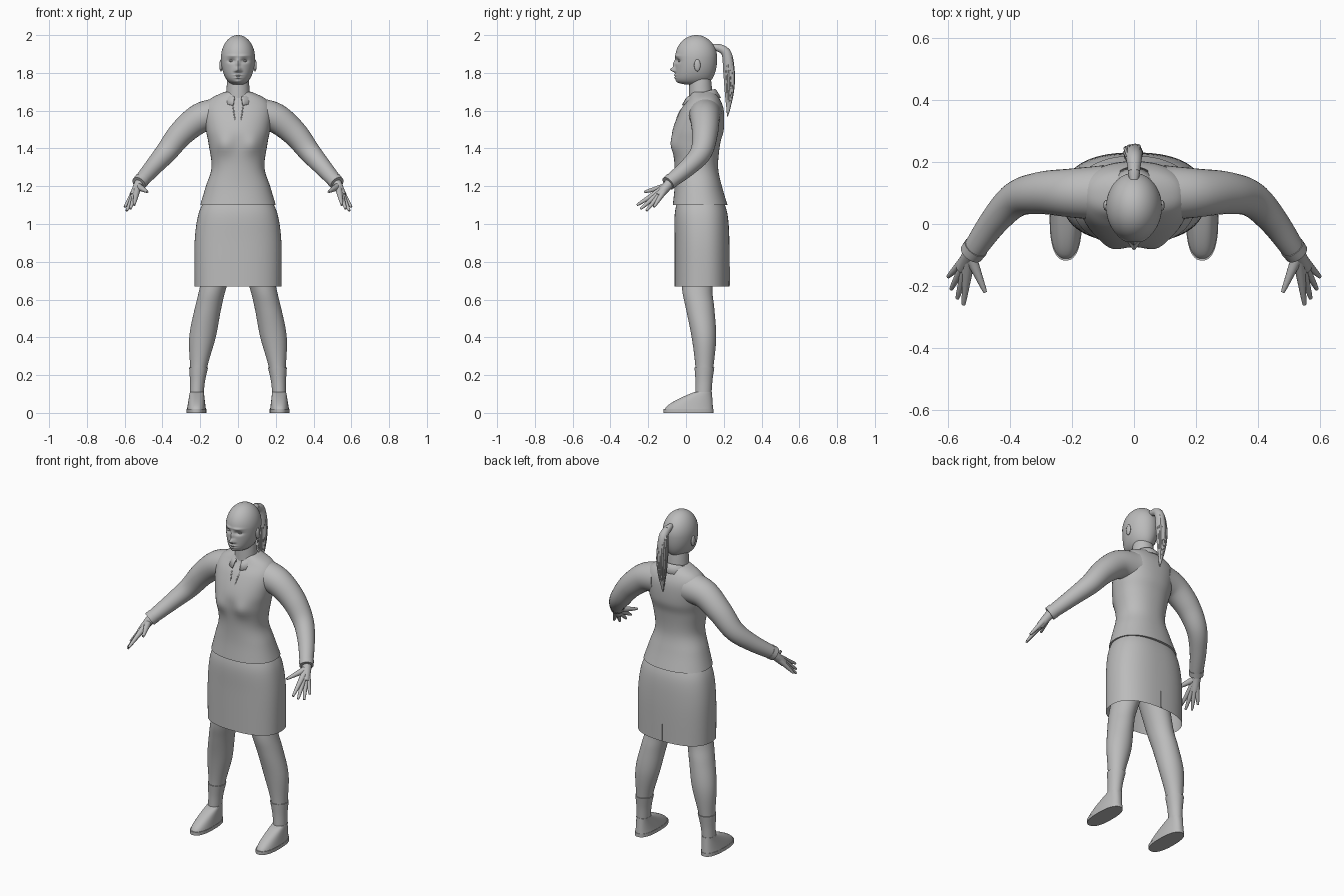
import bpy, bmesh, math, random
from mathutils import Vector

random.seed(4)
if "Cube" in bpy.data.objects:
    bpy.data.objects.remove(bpy.data.objects["Cube"])

grey = bpy.data.materials.new("plain grey")
grey.use_nodes = True
grey.diffuse_color = (.5, .5, .5, 1)
shader = grey.node_tree.nodes["Principled BSDF"]
shader.inputs["Base Color"].default_value = grey.diffuse_color
parts = []


def finish(name, bm):
    """Turn a bmesh into a named, coloured object."""
    bmesh.ops.recalc_face_normals(bm, faces=bm.faces)
    mesh = bpy.data.meshes.new(name)
    bm.to_mesh(mesh)
    bm.free()
    obj = bpy.data.objects.new(name, mesh)
    bpy.context.collection.objects.link(obj)
    mesh.materials.append(grey)
    parts.append(obj)
    return obj


def resample(rows, steps):
    """Smooth a list of rows with a Catmull-Rom spline."""
    smooth = []
    last = len(rows) - 1
    for i in range(last):
        before, start = rows[max(i - 1, 0)], rows[i]
        end, after = rows[i + 1], rows[min(i + 2, last)]
        for k in range(steps):
            t = k / steps
            smooth.append([b + t / 2 * (c - a + t * (2 * a - 5 * b + 4 * c - d
                           + t * (3 * (b - c) + d - a)))
                           for a, b, c, d in zip(before, start, end, after)])
    smooth.append(list(rows[last]))
    return smooth


def skin(name, rings, bottom=True):
    """Bridge rings of points into a surface with capped ends."""
    bm = bmesh.new()
    loops = [[bm.verts.new(point) for point in ring] for ring in rings]
    count = len(loops[0])
    for low, high in zip(loops, loops[1:]):
        for j in range(count):
            k = (j + 1) % count
            bm.faces.new((low[j], low[k], high[k], high[j]))
    if bottom:
        bm.faces.new(loops[0])
    bm.faces.new(loops[-1])
    return finish(name, bm)


def signed_power(value, power):
    return math.copysign(abs(value) ** (2 / power), value)


def stack(name, rows, centre=lambda z: 0, power=2, count=64, steps=6, bumps=(), bottom=True):
    """Level rings from rows of height, half width, front y and back y.
    Each bump pushes the front out: x, z, width, height, depth."""
    rings = []
    for z, half, front, back in resample(rows, steps):
        ring = []
        for j in range(count):
            angle = math.tau * j / count
            x = half * signed_power(math.cos(angle), power)
            y = (front + back + (back - front) * signed_power(math.sin(angle), power)) / 2
            if y < (front + back) / 2:
                for bump_x, bump_z, width, height, depth in bumps:
                    across, up = (abs(x) - bump_x) / width, (z - bump_z) / height
                    y -= depth * math.exp(-across * across - up * up)
            ring.append((x + centre(z), y, z))
        rings.append(ring)
    return skin(name, rings, bottom)


def tube(name, points, start, end, side=1, swell=0, count=24):
    """Round tube along a smooth path, tapering from start to end radius."""
    path = [Vector(p) for p in resample(points, 6)]
    last = len(path) - 1
    rings = []
    for i, middle in enumerate(path):
        t = i / last
        radius = start + (end - start) * t + swell * math.sin(math.pi * t)
        along = path[min(i + 1, last)] - path[max(i - 1, 0)]
        u = along.cross(Vector((.3, .9, .3))).normalized()
        v = along.normalized().cross(u)
        ring = []
        for j in range(count):
            angle = math.tau * j / count
            p = middle + radius * (u * math.cos(angle) + v * math.sin(angle))
            ring.append((side * p.x, p.y, p.z))
        rings.append(ring)
    return skin(name, rings)


def ellipsoid(name, centre, radii):
    bm = bmesh.new()
    bmesh.ops.create_uvsphere(bm, u_segments=20, v_segments=12, radius=1)
    for vert in bm.verts:
        vert.co = Vector(c + r * k for c, r, k in zip(centre, radii, vert.co))
    return finish(name, bm)


# Head: round cranium above, narrowing jaw below, with a sculpted face
head_rows = []
for degrees in range(-78, 90):
    t = math.sin(math.radians(degrees))
    shrink = 1 - t * t
    if t > 0:
        height, wide, front, back = .12, shrink ** .5, shrink ** .5, shrink ** .5
    else:
        height, wide, front, back = .145, shrink ** .4, (1 - t ** 12) ** .5, shrink ** .3
    head_rows.append((1.88 + height * t, .09 * wide, .055 - .112 * front, .055 + .11 * back))
nose_tip = (0, 1.817, .014, .012, .026)
nose_bridge = (0, 1.845, .009, .02, .012)
nostril = (.014, 1.81, .008, .006, .006)
eye_socket = (.034, 1.864, .02, .011, -.013)
brow = (.03, 1.89, .026, .007, .005)
upper_lip = (0, 1.788, .02, .005, .008)
lower_lip = (0, 1.774, .018, .005, .007)
chin = (0, 1.752, .02, .01, .006)
stack("head", head_rows, count=96, steps=1, bumps=(
    nose_tip, nose_bridge, nostril, eye_socket, brow, upper_lip, lower_lip, chin))
tube("neck", [(0, .08, 1.6), (0, .075, 1.78)], .07, .055, count=40)

# Ponytail: core, loose strands and tie
tail = [(0, .14, 1.94), (0, .21, 1.91), (0, .23, 1.8), (0, .23, 1.68), (0, .22, 1.57)]
tube("ponytail", tail, .014, .002, swell=.02)
for k in range(14):
    angle = math.tau * k / 14
    reach = random.uniform(.02, .03)
    strand = []
    for i, (x, y, z) in enumerate(tail):
        out = reach * math.sin(math.pi * i / 4)
        strand.append((x + out * math.cos(angle), y + out * math.sin(angle), z))
    tube("hair_strand", strand, .003, .001, swell=.006, count=6)
tube("hair_tie", [(0, .17, 1.935), (0, .185, 1.93)], .02, .02)

# Blouse body
bust = (.075, 1.42, .05, .05, .02)
stack("blouse", [(1.1, .2, -.07, .22), (1.2, .17, -.06, .19), (1.3, .14, -.06, .17),
                 (1.42, .155, -.07, .18), (1.5, .17, -.07, .2), (1.6, .18, -.03, .2),
                 (1.66, .15, .01, .18), (1.7, .07, .03, .15)], power=2.25, bumps=[bust])

# Folded collar, open at the front
bm = bmesh.new()
folds = []
for j in range(41):
    angle = math.radians(15 + 330 * j / 40)
    rise = 1.695 - .02 * math.cos(angle)
    folds.append([bm.verts.new((spread * .064 * math.sin(angle),
                                .08 - spread * .07 * math.cos(angle), rise - drop))
                  for spread, drop in ((1, .05), (1.05, 0), (1.2, .01), (1.5, .045))])
for here, there in zip(folds, folds[1:]):
    for k in range(len(here) - 1):
        bm.faces.new((here[k], here[k + 1], there[k + 1], there[k]))
collar = finish("collar", bm)
cloth = collar.modifiers.new("cloth", "SOLIDIFY")
cloth.thickness = .006

# Skirt, open below, with a back vent
stack("skirt", [(.67, .23, -.06, .23), (.9, .23, -.06, .23), (1.05, .21, -.06, .22),
                (1.14, .17, -.04, .19)], power=2.4, bottom=False)
bm = bmesh.new()
bmesh.ops.create_cube(bm, size=1)
bmesh.ops.scale(bm, vec=(.006, .008, .1), verts=bm.verts)
bmesh.ops.translate(bm, vec=(0, .23, .725), verts=bm.verts)
finish("skirt_vent", bm)

# Limb paths and finger tips of the left side
arm = [(.1, .1, 1.58), (.2, .1, 1.56), (.3, .1, 1.48), (.38, .08, 1.38),
       (.45, .01, 1.3), (.52, -.09, 1.22)]
cuff = [(.51, -.075, 1.232), (.525, -.095, 1.215)]
wrist = Vector((.53, -.1, 1.2))
tips = {"index": (.55, -.26, 1.1), "middle": (.57, -.24, 1.08), "ring": (.59, -.21, 1.07),
        "little": (.6, -.17, 1.09), "thumb": (.48, -.22, 1.17)}
leg = [(.8, .08, -.03, .15), (.65, .07, -.02, .14), (.55, .07, 0, .15),
       (.4, .07, .03, .16), (.24, .045, .05, .145), (.1, .033, .05, .13)]
sock = [(.24, .05, .045, .15), (.17, .04, .05, .14), (.1, .036, .05, .135)]
sole = [(0, .052, -.118, .146), (.02, .052, -.118, .146)]
shoe = []
for k in range(11):
    t = k / 10
    shoe.append((.02 + .09 * t, .05 - .013 * t, -.112 + .155 * t ** 1.5, .143 - .006 * t))

for label, side in (("left_", 1), ("right_", -1)):
    # Eyes, ears and neckline edge
    ellipsoid(label + "eye", (side * .034, -.032, 1.863), (.014, .009, .006))
    ellipsoid(label + "ear", (side * .09, .06, 1.84), (.009, .017, .032))
    tube(label + "neckline", [(.03, .01, 1.65), (.02, -.04, 1.58), (0, -.07, 1.47)],
         .004, .003, side, count=8)

    # Sleeve, cuff, wrist and fingers fanning out from the wrist
    tube(label + "sleeve", arm, .09, .036, side, count=32)
    tube(label + "cuff", cuff, .041, .039, side)
    tube(label + "wrist", [cuff[0], wrist, wrist.lerp(tips["ring"], .4)], .03, .02, side)
    for finger, tip in tips.items():
        tube(label + finger + "_finger", [wrist, wrist.lerp(tip, .5), tip],
             .022, .006, side, count=12)

    # Leg, sock and shoe, splaying outwards towards the floor
    def splay(z):
        return side * (.22 - .2 * z * z)
    stack(label + "leg", leg, splay)
    stack(label + "sock", sock, splay)
    stack(label + "shoe", shoe, splay, power=2.4, steps=1)
    stack(label + "sole", sole, splay, power=2.4, steps=1)

# Smooth shading with crisp edges
for obj in parts:
    obj.select_set(True)
bpy.context.view_layer.objects.active = parts[0]
bpy.ops.object.shade_smooth_by_angle(angle=math.radians(45))
